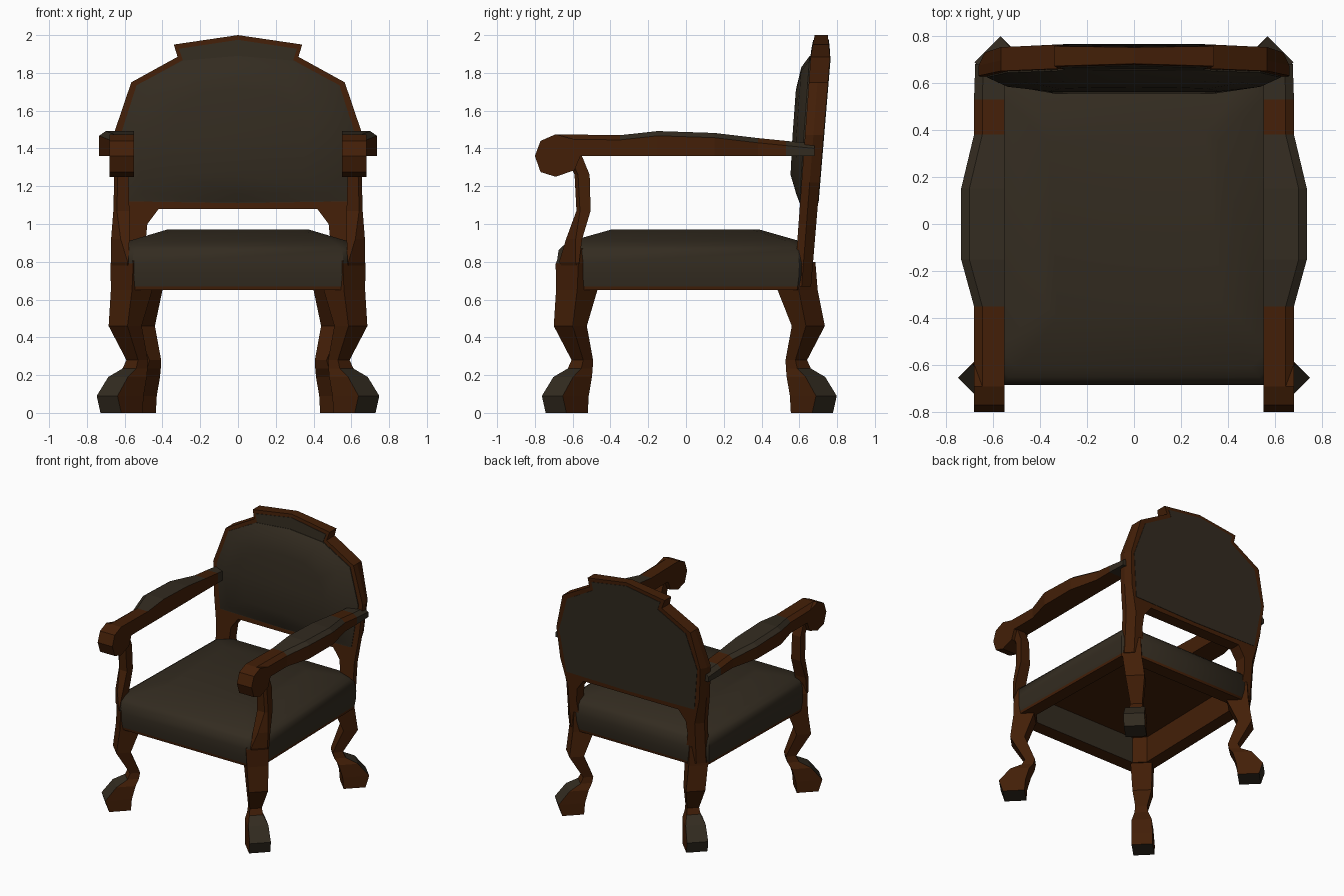
import bpy, bmesh
from mathutils import Vector

if "Cube" in bpy.data.objects:
    bpy.data.objects.remove(bpy.data.objects["Cube"])


def material(name, rgb):
    m = bpy.data.materials.new(name)
    m.diffuse_color = (*rgb, 1)
    m.use_nodes = True
    m.node_tree.nodes["Principled BSDF"].inputs["Base Color"].default_value = m.diffuse_color
    return m


WOOD = material("red brown wood", (0.056, 0.0135, 0.0022))
CLOTH = material("dark grey cloth", (0.033, 0.0245, 0.0145))


def loft(name, rings, rule=None, base=WOOD):
    """Skin a list of equal point rings, cap both ends, colour by rule(face)."""
    bm = bmesh.new()
    vs = [[bm.verts.new(p) for p in r] for r in rings]
    n = len(vs[0])
    for a, b in zip(vs, vs[1:]):
        for i in range(n):
            j = (i + 1) % n
            bm.faces.new((a[i], a[j], b[j], b[i]))
    bm.faces.new(vs[0])
    bm.faces.new(vs[-1])
    bmesh.ops.recalc_face_normals(bm, faces=bm.faces)
    bm.normal_update()
    if rule:
        for f in bm.faces:
            f.material_index = int(rule(f.calc_center_median(), f.normal))
    me = bpy.data.meshes.new(name)
    bm.to_mesh(me)
    bm.free()
    me.materials.append(base)
    me.materials.append(CLOTH if base is WOOD else WOOD)
    ob = bpy.data.objects.new(name, me)
    bpy.context.collection.objects.link(ob)
    return ob


def smooth(ob, angle):
    bpy.ops.object.select_all(action='DESELECT')
    ob.select_set(True)
    bpy.context.view_layer.objects.active = ob
    bpy.ops.object.shade_smooth_by_angle(angle=angle)


def both(half):
    """Mirror a right-half outline running from top centre to bottom centre."""
    return half + [(-x, z) for x, z in reversed(half) if x > 0]


# Seat: crowned cushion with an open hollow underneath
half = [(0.56, -0.685), (0.65, -0.59), (0.625, 0.60), (0.52, 0.675)]
plan = half + [(-x, y) for x, y in reversed(half)]
levels = [(0.86, 0.82), (0.65, 0.82), (0.65, 0.98), (0.67, 0.985), (0.73, 0.998), (0.79, 1.0),
          (0.86, 0.985), (0.885, 0.95), (0.91, 0.89), (0.97, 0.58)]


def seat_wood(c, n):
    inner = n.dot(Vector((c.x, c.y, 0))) < -0.01
    return n.z < -0.8 or c.z < 0.665 or (inner and n.z < 0.1 and abs(n.y) < 0.8)


seat = loft("seat", [[(x * s, y * s, z) for x, y in plan] for z, s in levels], seat_wood, CLOTH)
smooth(seat, 0.75)

# Legs: carved ribbons lying in the diagonal planes (z, outer, inner, half width)
leg = [(0, 0.688, 0.575, 0.055), (0.09, 0.708, 0.57, 0.055), (0.19, 0.65, 0.55, 0.052),
       (0.235, 0.59, 0.53, 0.036), (0.28, 0.575, 0.523, 0.031), (0.46, 0.65, 0.575, 0.05)]
front_top = [(0.65, 0.632, 0.525, 0.056), (0.79, 0.63, 0.55, 0.06), (0.87, 0.605, 0.58, 0.05)]
back_top = [(0.65, 0.612, 0.50, 0.05), (0.80, 0.605, 0.54, 0.045)]


def make_leg(name, sx, sy, dx, dy, rows, flare=0.0):
    rings = []
    for z, o, i, h in rows:
        e = dx + (flare if z > 0.6 else 0)
        ring = [(o + h, o - h), (o - h, o + h), (i - h, i + h), (i + h, i - h)]
        rings.append([(sx * (a + e), sy * (b + dy), z) for a, b in ring])
    out = Vector((sx, sy, 0)).normalized()
    loft(name, rings, lambda c, n: c.z < 0.22 and n.dot(out) > 0.4 or c.z < 0.01)


# Arm sections along y (y, outer x, top z), scroll outline (y, z)
arm = [(-0.69, 0.68, 1.475), (-0.35, 0.68, 1.47), (-0.15, 0.735, 1.492), (0.15, 0.735, 1.482),
       (0.38, 0.68, 1.455), (0.53, 0.68, 1.44), (0.68, 0.675, 1.425)]
scroll = [(-0.80, 1.36), (-0.77, 1.44), (-0.69, 1.475), (-0.60, 1.45), (-0.555, 1.37),
          (-0.59, 1.285), (-0.69, 1.25), (-0.77, 1.275)]
# Arm post rings (z, x range, y range, corner cut)
post = [(0.76, 0.58, 0.66, -0.65, -0.565, 0.95), (0.80, 0.58, 0.672, -0.672, -0.565, 0.95),
        (0.92, 0.575, 0.672, -0.635, -0.55, 0.6),
        (1.07, 0.575, 0.66, -0.58, -0.505, 0.25), (1.26, 0.58, 0.655, -0.59, -0.51, 0.25),
        (1.37, 0.58, 0.655, -0.64, -0.555, 0.25)]


def post_ring(s, z, a, b, c, d, cut):
    """Rectangle with its outer front corner cut off diagonally."""
    k = cut * min(b - a, d - c)
    return [(s * x, y, z) for x, y in ((a, c), (b - k, c), (b, c + k), (b, d), (a, d))]


for s, side in ((1, "right"), (-1, "left")):
    make_leg("front_leg_" + side, s, -1, -0.015, 0.0, leg + front_top)
    make_leg("back_leg_" + side, s, 1, -0.085, 0.035, leg + back_top, 0.035)
    loft("arm_" + side,
         [[(s * x, y, z) for x, z in ((0.55, 1.36), (xo, 1.36), (xo, zt - 0.025),
                                      (xo - 0.035, zt), (0.55, zt))] for y, xo, zt in arm],
         lambda c, n: (n.z > 0.3 and -0.36 < c.y < 0.39) or c.y > 0.53)
    loft("arm_scroll_" + side, [[(s * x, y, z) for y, z in scroll] for x in (0.55, 0.68)])
    loft("arm_post_" + side, [post_ring(s, *r) for r in post])


# Back frame: leaning board with crest and two posts, rear outer edges chamfered
def front_y(z):
    return 0.59 + 0.07 * (min(z, 1.9) - 0.92) / 0.96 + max(0, z - 1.9) * 0.2


def rear_y(z):
    return 0.683 + 0.08 * (min(z, 1.88) - 0.92) / 0.96 - max(0, z - 1.88) * 0.1


def middle_y(z):
    return 0.55 * front_y(z) + 0.45 * rear_y(z)


def chamfer(x, z):
    cut = 0.05 if z < 1.1 else 0.025
    return x - cut * (1 if x > 0 else -1) if abs(x) > 0.58 else x


frame = both([(0, 2.0), (0.34, 1.95), (0.32, 1.885), (0.565, 1.75), (0.66, 1.47), (0.64, 1.22),
              (0.61, 1.0), (0.605, 0.67), (0.46, 0.67), (0.49, 0.90), (0.48, 1.0), (0.42, 1.08)])
loft("back_frame", [[(x, front_y(z), z) for x, z in frame], [(x, middle_y(z), z) for x, z in frame],
                    [(chamfer(x, z), rear_y(z), z) for x, z in frame]])

# Rear cloth panel and flat cloth on the crest
panel = both([(0, 1.975), (0.312, 1.928), (0.292, 1.868), (0.537, 1.733), (0.625, 1.46),
              (0.58, 1.12), (0, 1.11)])
loft("back_rear_panel", [[(x * 0.975, rear_y(z) + d, z) for x, z in panel] for d in (-0.003, 0.003)], base=CLOTH)
loft("back_front_panel", [[(x, front_y(z) + d, z) for x, z in panel] for d in (0.003, -0.003)], base=CLOTH)


# Crowned back cushion, thinning out towards its lower edge
def pad_point(x, z, k, d):
    zz = 1.46 + (z - 1.46) * k
    return (x * k, front_y(zz) - d * max(0.1, min(1, (zz - 1.03) / 0.25)), zz)


pad = both([(0, 1.89), (0.29, 1.865), (0.537, 1.735), (0.625, 1.46), (0.58, 1.12), (0, 1.11)])
steps = [(1.0, -0.005), (1.0, 0.006), (0.86, 0.046), (0.58, 0.066)]
cushion = loft("back_cushion", [[pad_point(x, z, k, d) for x, z in pad] for k, d in steps], base=CLOTH)
smooth(cushion, 0.6)
